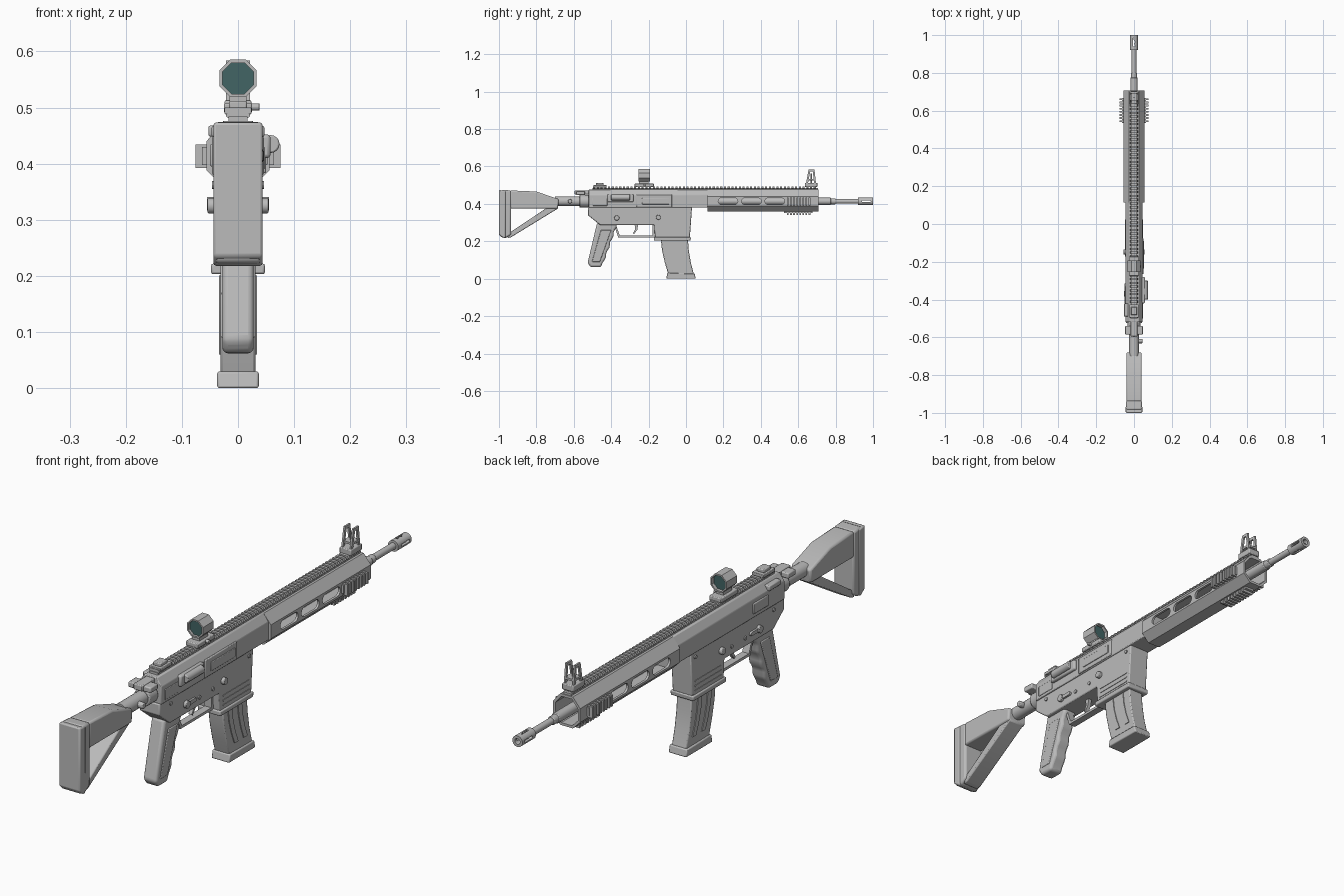
import bpy, bmesh, math
from mathutils import Vector

old = bpy.data.objects.get("Cube")
if old:
    bpy.data.objects.remove(old, do_unlink=True)


def material(name, colour):
    mat = bpy.data.materials.new(name)
    mat.use_nodes = True
    mat.diffuse_color = colour
    mat.node_tree.nodes["Principled BSDF"].inputs["Base Color"].default_value = colour
    return mat


grey = material("plain grey", (.5, .5, .5, 1))
teal = material("dark teal glass", (.054, .13, .13, 1))
parts = []


def prism(name, outline, low, high, axis="x", bevel=0, mat=grey, segments=2):
    """Extrude a flat outline: (y, z) along x, (x, z) along y, (x, y) along z."""
    place = {"x": lambda t, a, b: (t, a, b),
             "y": lambda t, a, b: (a, t, b),
             "z": lambda t, a, b: (a, b, t)}[axis]
    bm = bmesh.new()
    rings = [[bm.verts.new(place(t, a, b)) for a, b in outline] for t in (low, high)]
    count = len(outline)
    for i in range(count):
        j = (i + 1) % count
        bm.faces.new((rings[0][i], rings[0][j], rings[1][j], rings[1][i]))
    for ring in rings:
        bm.faces.new(ring)
    bmesh.ops.recalc_face_normals(bm, faces=bm.faces)
    mesh = bpy.data.meshes.new(name)
    bm.to_mesh(mesh)
    bm.free()
    mesh.materials.append(mat)
    obj = bpy.data.objects.new(name, mesh)
    bpy.context.collection.objects.link(obj)
    parts.append(obj)
    if bevel:
        mod = obj.modifiers.new("soft edges", "BEVEL")
        mod.width, mod.segments, mod.limit_method = bevel, segments, "ANGLE"
    return obj


def box(name, x, y, z, bevel=0):
    """Box from (low, high) ranges."""
    return prism(name, [(y[0], z[0]), (y[1], z[0]), (y[1], z[1]), (y[0], z[1])],
                 x[0], x[1], bevel=bevel)


def ring(centre, radius, sides=20, turn=0.0):
    return [(centre[0] + radius * math.cos(math.tau * i / sides + turn),
             centre[1] + radius * math.sin(math.tau * i / sides + turn)) for i in range(sides)]


def mirrored(half):
    return half + [(-x, z) for x, z in reversed(half)]


def slot(y0, y1, z, radius):
    """Pill outline lying along y."""
    arc = [math.pi * (i / 8 - .5) for i in range(9)]
    right = [(y1 - radius + radius * math.cos(a), z + radius * math.sin(a)) for a in arc]
    left = [(y0 + radius - radius * math.cos(a), z - radius * math.sin(a)) for a in arc]
    return right + left


def cut(target, cutter):
    mod = target.modifiers.new("cut", "BOOLEAN")
    mod.operation, mod.solver, mod.object = "DIFFERENCE", "EXACT", cutter
    cutter.hide_render = True
    bpy.context.view_layer.objects.active = target
    bpy.ops.object.modifier_apply(modifier=mod.name)
    parts.remove(cutter)
    bpy.data.objects.remove(cutter, do_unlink=True)


def both_sides(name, outline, inner, outer, bevel=0):
    for side, sign in (("left", 1), ("right", -1)):
        prism(f"{side}_{name}", outline, sign * inner, sign * outer, bevel=bevel)


AXIS = (0, .414)  # bore line in x, z

# Shoulder stock: butt, cheek piece and diagonal strut around an open triangle
prism("stock_butt", [(-.995, .225), (-.965, .217), (-.935, .235), (-.935, .472), (-.985, .475)],
      -.042, .042, bevel=.008)
prism("butt_pad", [(-1, .235), (-.975, .217), (-.965, .22), (-.965, .47), (-1, .474)],
      -.044, .044, bevel=.007)
prism("stock_cheek", [(-.94, .375), (-.685, .375), (-.68, .425), (-.8, .466), (-.94, .472)],
      -.041, .041, bevel=.007)
prism("stock_strut", [(-.955, .218), (-.935, .222), (-.685, .375), (-.685, .39), (-.735, .385),
                      (-.935, .252)], -.034, .034, bevel=.004)

# Buffer tube with collar and sling stud
prism("buffer_tube", ring(AXIS, .026), -.7, -.51, "y")
prism("buffer_collar", ring(AXIS, .034), -.57, -.52, "y", bevel=.004)
prism("sling_stud", ring((-.62, .414), .012, 12), .02, .045, bevel=.003)
box("charging_latch", (-.047, .047), (-.585, -.54), (.447, .468), .004)
box("charging_bar", (-.018, .018), (-.595, -.5), (.45, .472), .003)

# Receiver
upper_section = mirrored([(.046, .38), (.046, .448), (.026, .476)])
prism("upper_receiver", upper_section, -.52, .12, "y", bevel=.003)
prism("lower_receiver", [(-.525, .382), (-.525, .34), (-.46, .288), (-.17, .288), (-.165, .21),
                         (.02, .21), (.032, .382)], -.042, .042, bevel=.004)
prism("magazine_well_lip", [(-.172, .203), (.024, .203), (.026, .222), (-.172, .222)],
      -.048, .048, bevel=.004)
for i in range(3):
    z = .235 + .018 * i
    both_sides(f"well_rib_{i}", slot(-.15, .008, z, .003), .04, .044)

# Receiver controls
box("ejection_frame", (.04, .05), (-.265, -.075), (.383, .45), .003)
box("ejection_cover", (.04, .053), (-.235, -.09), (.398, .432), .002)
prism("forward_assist", ring((.058, .435), .016, 16), -.4, -.3, "y", bevel=.003)
box("assist_housing", (.035, .058), (-.42, -.28), (.41, .452), .006)
box("left_side_panel_line", (.04, .048), (-.5, -.42), (.39, .43), .002)
box("right_side_plate", (-.05, -.04), (-.42, -.33), (.395, .435), .003)
box("right_bolt_knob", (-.053, -.03), (-.49, -.42), (.448, .468), .004)
both_sides("selector_hub", ring((-.37, .325), .014, 14), .035, .054, bevel=.002)
both_sides("selector_lever", slot(-.38, -.315, .325, .007), .04, .05)
both_sides("release_button", ring((-.148, .328), .013, 16), .035, .055, bevel=.002)
for i, y in enumerate((-.29, -.21, -.46, .005)):
    both_sides(f"pin_{i}", ring((y, .32 if i < 2 else .362), .007, 12), .035, .046)

# Hollow handguard with long vents
section = mirrored([(.026, .358), (.056, .388), (.056, .44), (.026, .476)])
handguard = prism("handguard", section, .115, .708, "y")
cut(handguard, prism("bore_cutter", [(x * .84, .416 + (z - .416) * .84) for x, z in section],
                     .14, .75, "y"))
for i in range(3):
    start = .172 + .125 * i
    cut(handguard, prism("vent_cutter", slot(start, start + .105, .414, .018), -.1, .1))

# Accessory rails near the front of the handguard
both_sides("side_rail", [(.535, .398), (.668, .398), (.668, .43), (.535, .43)], .05, .064)
box("bottom_rail", (-.018, .018), (.525, .675), (.35, .362))
for i in range(8):
    y = .54 + .0165 * i
    both_sides(f"side_tooth_{i}", [(y, .392), (y + .009, .392), (y + .009, .434), (y, .434)],
               .055, .076)
    box(f"bottom_tooth_{i}", (-.022, .022), (y, y + .009), (.341, .356))

# Full-length top rail
box("top_rail", (-.017, .017), (-.5, .705), (.47, .484))
for i in range(60):
    y = -.497 + .02 * i
    prism(f"top_tooth_{i}", mirrored([(.016, .48), (.022, .485), (.017, .494)]), y, y + .011, "y")

# Barrel and slotted muzzle
prism("barrel", ring(AXIS, .0125), .1, .94, "y")
prism("barrel_sleeve", ring(AXIS, .019), .13, .775, "y", bevel=.003)
prism("barrel_step", ring(AXIS, .016), .77, .8, "y", bevel=.003)
muzzle = prism("muzzle_device", ring(AXIS, .021, 24), .92, 1, "y")
cut(muzzle, prism("muzzle_bore", ring(AXIS, .011, 16), .945, 1.1, "y"))
cut(muzzle, prism("muzzle_side_slot", slot(.94, .988, .414, .005), -.1, .1))
cut(muzzle, prism("muzzle_top_slot", slot(-.005, .005, .964, .005)[:9] +
                  [(-.005, .988), (-.005, .94), (.005, .94)], .3, .5, "z"))

# Pistol grip with finger waves
waves = []
for i in range(13):
    t = i / 12
    waves.append((-.372 - .07 * t + .004 * math.cos(t * math.tau * 3.5), .28 - .195 * t))
prism("pistol_grip", [(-.475, .3), (-.38, .3)] + waves + [(-.455, .062), (-.51, .062),
      (-.526, .085)], -.028, .028, bevel=.01, segments=3)
both_sides("grip_panel", [(-.455, .26), (-.4, .26), (-.46, .09), (-.503, .09)], .025, .031, .003)

# Trigger and its guard
box("guard_base", (-.014, .014), (-.36, -.165), (.22, .23))
prism("guard_rear", [(-.385, .29), (-.375, .29), (-.35, .22), (-.362, .22)], -.014, .014)
box("guard_front", (-.014, .014), (-.178, -.165), (.22, .29))
prism("trigger", [(-.275, .295), (-.255, .295), (-.26, .262), (-.278, .238), (-.284, .242),
                  (-.272, .265)], -.007, .007)

# Curved magazine with side ribs and base plate
rear = [(-.135, .215), (-.128, .15), (-.113, .085), (-.095, .025)]
front = [(.01, .215), (.015, .15), (.026, .085), (.042, .025)]
prism("magazine", rear + front[::-1], -.031, .031, bevel=.004)
prism("magazine_base", [(-.106, 0), (.052, 0), (.046, .028), (-.1, .03)], -.037, .037, bevel=.004)
for i, share in enumerate((.2, .6)):
    edges = [[Vector(a).lerp(Vector(b), s) for a, b in zip(rear, front)]
             for s in (share, share + .16)]
    outline = [tuple(p) for p in edges[0] + edges[1][::-1]]
    both_sides(f"magazine_rib_{i}", [(y, .06 + (z - .025) * .74) for y, z in outline], .028, .034)

# Octagonal optic with glass on a clamped mount
EYE, TURN = (0, .552), math.pi / 8
optic = prism("optic_body", ring(EYE, .036, 8, TURN), -.255, -.192, "y")
cut(optic, prism("optic_cutter", ring(EYE, .030, 8, TURN), -.3, -.1, "y"))
prism("optic_lens", ring(EYE, .0305, 8, TURN), -.245, -.205, "y", mat=teal)
box("optic_neck", (-.015, .015), (-.25, -.2), (.5, .522))
box("optic_mount", (-.025, .025), (-.275, -.172), (.49, .508), .003)
prism("optic_clamp_screw", ring((-.223, .501), .007, 10), .02, .038, bevel=.001)

# Folded rear sight
box("rear_sight_base", (-.024, .024), (-.495, -.425), (.488, .5), .002)
box("rear_sight_leaf", (-.016, .016), (-.482, -.44), (.498, .512), .003)

# Raised front sight: two open frames and a post
box("front_sight_base", (-.024, .024), (.635, .702), (.49, .513), .003)
for side in (-1, 1):
    x = sorted((side * .014, side * .021))
    prism("sight_leg_rear", [(.642, .51), (.652, .51), (.666, .582), (.655, .582)], *x)
    prism("sight_leg_front", [(.685, .51), (.695, .51), (.687, .582), (.677, .582)], *x)
    box("sight_cap", x, (.655, .687), (.573, .584))
box("sight_crossbar", (-.02, .02), (.65, .692), (.525, .533))
prism("sight_post", ring((0, .67), .004, 8), .51, .562, "z")

# Smooth the rounded parts, keep hard edges crisp
bpy.ops.object.select_all(action="DESELECT")
for obj in parts:
    obj.select_set(True)
bpy.context.view_layer.objects.active = parts[0]
bpy.ops.object.shade_smooth_by_angle(angle=math.radians(30))
